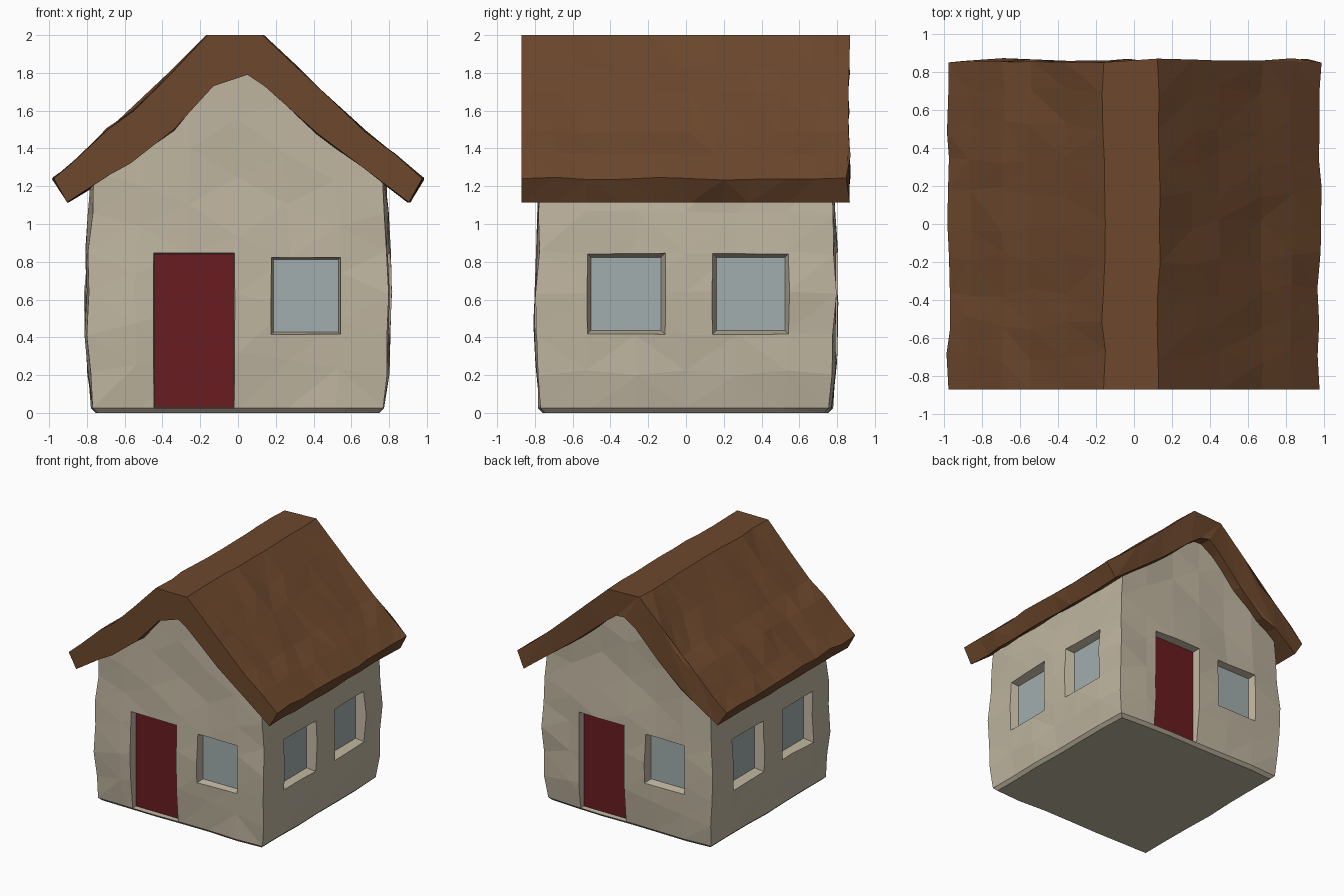
import bpy, bmesh, random
from math import pi, sin
from mathutils import Matrix, Vector

if "Cube" in bpy.data.objects:
    bpy.data.objects.remove(bpy.data.objects["Cube"])

random.seed(4)


def jit(a):
    return random.uniform(-a, a)


def material(name, rgb):
    m = bpy.data.materials.new(name)
    m.diffuse_color = (*rgb, 1)
    m.use_nodes = True
    m.node_tree.nodes["Principled BSDF"].inputs["Base Color"].default_value = m.diffuse_color
    return m


PLASTER = material("plaster", (0.52, 0.46, 0.35))
TIMBER = material("roof_brown", (0.155, 0.065, 0.026))
RED = material("door_red", (0.14, 0.012, 0.014))
GLASS = material("glass", (0.36, 0.42, 0.42))


def finish(bm, name, mat=None):
    bmesh.ops.recalc_face_normals(bm, faces=bm.faces)
    me = bpy.data.meshes.new(name)
    bm.to_mesh(me)
    bm.free()
    ob = bpy.data.objects.new(name, me)
    bpy.context.collection.objects.link(ob)
    if mat:
        me.materials.append(mat)
    return ob


def frustum(bm, inner, y_in, y_out, grow, rot):
    """Box between two rectangles facing -y, then turned about z."""
    x0, x1, z0, z1 = inner
    rings = []
    for y, g in ((y_in, 0), (y_out, grow)):
        corners = [(x0 - g, z0 - g), (x1 + g, z0 - g), (x1 + g, z1 + g), (x0 - g, z1 + g)]
        rings.append([bm.verts.new(rot @ Vector((x, y, z))) for x, z in corners])
    a, b = rings
    bm.faces.new(a)
    bm.faces.new(b)
    for i in range(4):
        j = (i + 1) % 4
        bm.faces.new((a[i], a[j], b[j], b[i]))


# Walls: subdivided block with bulging sides, gabled top and rough surface
bm = bmesh.new()
bmesh.ops.create_cube(bm, size=2)
bmesh.ops.subdivide_edges(bm, edges=bm.edges, cuts=5, use_grid_fill=True)
for v in bm.verts:
    x, y, t = v.co.x, v.co.y, (v.co.z + 1) / 2
    z = t * (1.27 + 0.59 * (1 - abs(x)))
    bulge = sin(pi * min(z / 1.2, 1))
    corner = 0.012 if abs(x) > 0.99 and abs(y) > 0.99 else 0
    v.co.x = x * (0.775 + 0.035 * bulge - corner) + jit(0.01)
    v.co.y = y * (0.775 + 0.025 * bulge - corner) + jit(0.01)
    v.co.z = z + (jit(0.015) if 0 < t < 1 else 0)
base = [e for e in bm.edges if all(v.co.z < 0.001 for v in e.verts)
        and any(abs(f.normal.z) < 0.5 for f in e.link_faces)]
bmesh.ops.bevel(bm, geom=base, offset=0.025, segments=1, affect='EDGES')
bmesh.ops.triangulate(bm, faces=bm.faces)
walls = finish(bm, "walls", PLASTER)

# Openings: front and back share one layout, both sides share another
DOOR = (-0.44, -0.025, 0.03, 0.84)
WINDOW = (0.19, 0.53, 0.43, 0.81)
SIDE_WINDOWS = [(-0.50, -0.135, 0.44, 0.82), (0.165, 0.52, 0.44, 0.82)]
openings = []
for side, angle in (("front", 0), ("back", pi)):
    openings.append((side + "_door", DOOR, 0.02, angle, RED))
    openings.append((side + "_window", WINDOW, 0.04, angle, GLASS))
for side, angle in (("right", pi / 2), ("left", -pi / 2)):
    for i, rect in enumerate(SIDE_WINDOWS):
        openings.append((f"{side}_window_{i + 1}", rect, 0.06, angle, GLASS))

# Recesses cut into the walls
bm = bmesh.new()
for name, rect, grow, angle, mat in openings:
    frustum(bm, rect, -0.725, -0.92, grow, Matrix.Rotation(angle, 3, 'Z'))
cutter = finish(bm, "opening_cutter")
cutter.hide_render = True
mod = walls.modifiers.new("openings", 'BOOLEAN')
mod.operation = 'DIFFERENCE'
mod.solver = 'EXACT'
mod.object = cutter
bpy.context.view_layer.objects.active = walls
bpy.ops.object.modifier_apply(modifier=mod.name)
bpy.data.objects.remove(cutter)

# Doors and window panes set into the recesses
for name, rect, grow, angle, mat in openings:
    bm = bmesh.new()
    frustum(bm, rect, -0.715, -0.735, 0.004, Matrix.Rotation(angle, 3, 'Z'))
    finish(bm, name, mat)

# Roof: thick bent profile swept from front to back with rough edges
PROFILE = [(-0.975, 1.24), (-0.86, 1.34), (-0.69, 1.50), (-0.55, 1.60), (-0.36, 1.79),
           (-0.16, 2.0), (0.13, 2.0), (0.31, 1.83), (0.45, 1.70), (0.67, 1.49),
           (0.83, 1.37), (0.975, 1.24), (0.905, 1.115), (0.66, 1.30), (0.42, 1.48),
           (0.14, 1.73), (0.05, 1.79), (-0.03, 1.80), (-0.13, 1.73), (-0.34, 1.50),
           (-0.57, 1.32), (-0.68, 1.26), (-0.905, 1.115)]
N = 11
bm = bmesh.new()
rings = []
for k in range(N):
    y = -0.87 + 1.73 * k / (N - 1)
    ring = []
    for x, z in PROFILE:
        a = 0 if k == 0 else 0.011
        flat = z > 1.99 or z < 1.12
        dy = 0 if k == 0 else jit(0.012) if k == N - 1 else jit(0.035)
        ring.append(bm.verts.new((x + jit(a), y + dy, z + (0 if flat else jit(a)))))
    rings.append(ring)
for a, b in zip(rings, rings[1:]):
    for i in range(len(PROFILE)):
        j = (i + 1) % len(PROFILE)
        bm.faces.new((a[i], a[j], b[j], b[i]))
bm.faces.new(rings[0])
bm.faces.new(rings[-1])
bmesh.ops.triangulate(bm, faces=bm.faces)
finish(bm, "roof", TIMBER)
